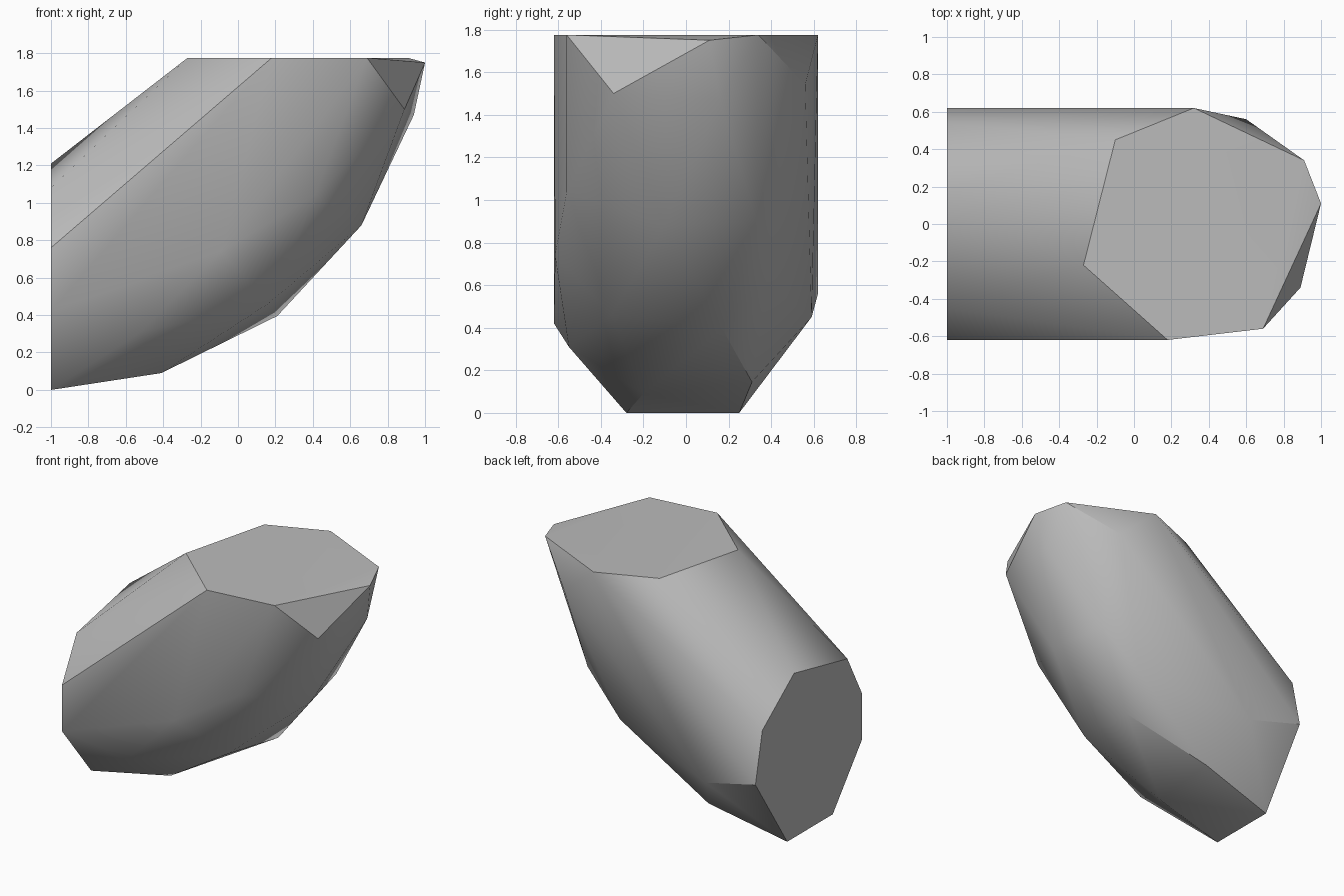
import bpy
import bmesh
import math

# Remove the default object only
default_cube = bpy.data.objects.get("Cube")
if default_cube:
    bpy.data.objects.remove(default_cube, do_unlink=True)


def make_material(name, color):
    material = bpy.data.materials.new(name)
    material.use_nodes = True
    material.diffuse_color = color
    shader = material.node_tree.nodes["Principled BSDF"]
    shader.inputs["Base Color"].default_value = color
    shader.inputs["Roughness"].default_value = 0.9
    return material


def make_convex_rock(name, corners, material):
    """Wrap a convex skin around the corner points."""
    bm = bmesh.new()
    for corner in corners:
        bm.verts.new(corner)
    hull = bmesh.ops.convex_hull(bm, input=bm.verts[:])
    loose = [v for v in hull["geom_interior"] if isinstance(v, bmesh.types.BMVert)]
    bmesh.ops.delete(bm, geom=loose, context="VERTS")
    # Merge the flat cut ends into single faces
    bmesh.ops.dissolve_limit(bm, angle_limit=math.radians(0.5),
                             verts=bm.verts[:], edges=bm.edges[:])
    bmesh.ops.recalc_face_normals(bm, faces=bm.faces[:])
    mesh = bpy.data.meshes.new(name)
    bm.to_mesh(mesh)
    bm.free()
    mesh.materials.append(material)
    rock = bpy.data.objects.new(name, mesh)
    bpy.context.collection.objects.link(rock)
    return rock


# Flat cut at the low end, as (y, z) corners
end_x = -1
end_outline = [(-.28, 0), (.25, 0), (.62, .56), (.54, .93),
               (.17, 1.21), (-.45, 1.08), (-.62, .76), (-.62, .42)]

# Flat cut on top, as (x, y) corners
top_z = 1.775
top_outline = [(-.1, .45), (.32, .62), (.91, .34),
               (.69, -.56), (.18, -.62), (-.27, -.22)]

# Corners of the rounded body between the two cuts
front_corners = [(-.52, -.55, .31), (-.09, -.615, .74), (.41, -.56, 1.04),
                 (.16, -.35, .46), (.89, -.34, 1.5)]
under_corners = [(-.41, -.2, .09), (-.4, .31, .145), (.21, .17, .395),
                 (.66, -.1, .88), (.94, .16, 1.47), (1, .11, 1.75)]
back_corners = [(-.57, .59, .45), (.27, .38, .61), (.57, .33, .9),
                (.6, .56, 1.54)]

corners = [(end_x, y, z) for y, z in end_outline]
corners += [(x, y, top_z) for x, y in top_outline]
corners += front_corners + under_corners + back_corners

stone_grey = make_material("stone grey", (.5, .5, .5, 1))
rock = make_convex_rock("rock", corners, stone_grey)

# Soft shading over the body, crisp edges around the cuts
bpy.ops.object.select_all(action="DESELECT")
rock.select_set(True)
bpy.context.view_layer.objects.active = rock
bpy.ops.object.shade_smooth_by_angle(angle=math.radians(30))
